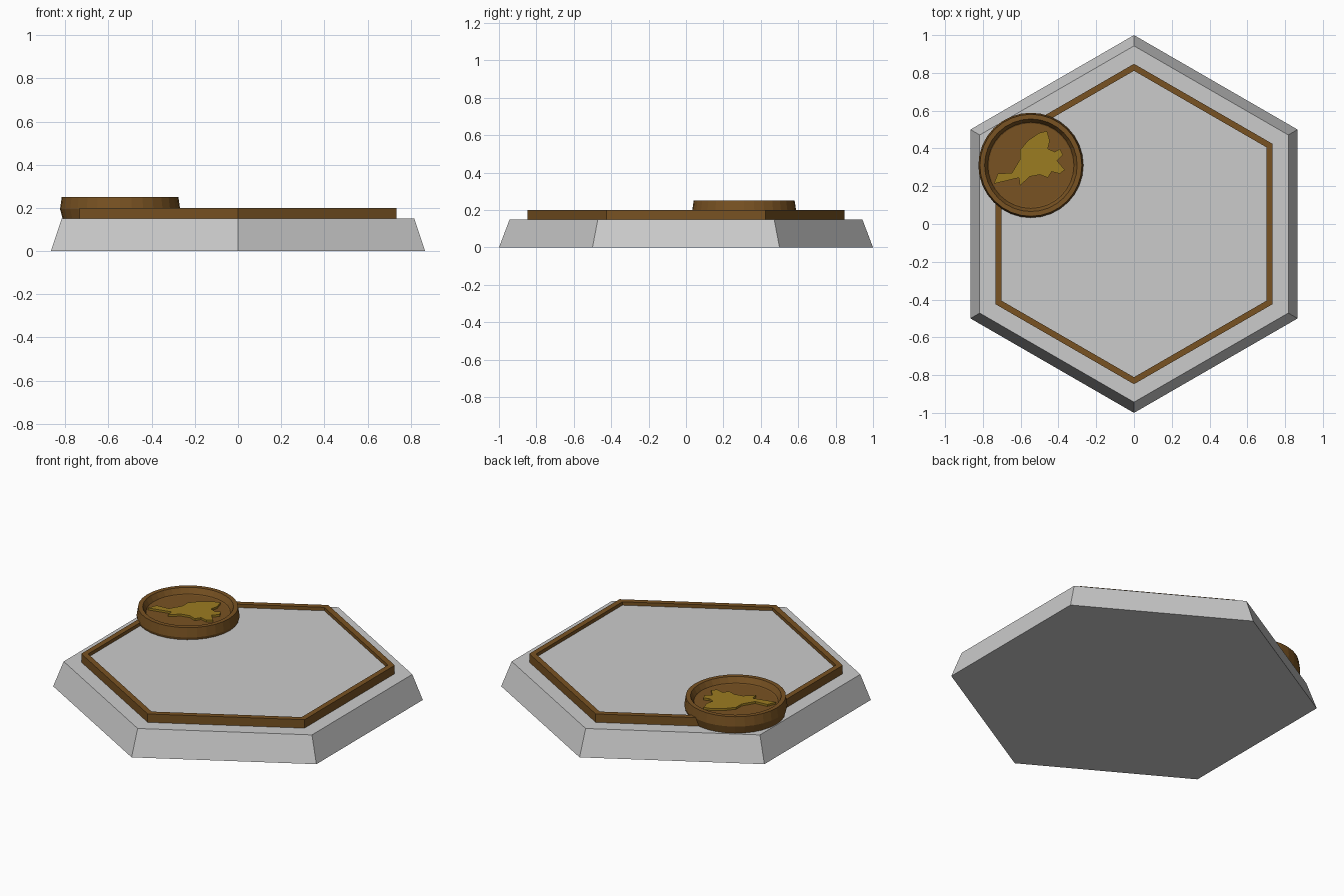
import bpy, bmesh
from math import sin, cos, pi

if "Cube" in bpy.data.objects:
    bpy.data.objects.remove(bpy.data.objects["Cube"])


def material(name, color):
    m = bpy.data.materials.new(name)
    m.diffuse_color = (*color, 1)
    m.use_nodes = True
    m.node_tree.nodes["Principled BSDF"].inputs["Base Color"].default_value = m.diffuse_color
    return m


def finish(name, bm, mat=None, loc=(0, 0, 0)):
    bmesh.ops.recalc_face_normals(bm, faces=bm.faces)
    me = bpy.data.meshes.new(name)
    bm.to_mesh(me)
    bm.free()
    ob = bpy.data.objects.new(name, me)
    ob.location = loc
    bpy.context.collection.objects.link(ob)
    if mat:
        me.materials.append(mat)
    return ob


def lathe(name, profile, sides, mat=None, loc=(0, 0, 0), closed=False):
    """Stack rings of (radius, z); cap the ends, or join last to first."""
    bm = bmesh.new()
    rings = [[bm.verts.new((r * sin(2 * pi * i / sides), r * cos(2 * pi * i / sides), z))
              for i in range(sides)] for r, z in profile]
    pairs = list(zip(rings, rings[1:]))
    if closed:
        pairs.append((rings[-1], rings[0]))
    else:
        bm.faces.new(rings[0])
        bm.faces.new(rings[-1])
    for a, b in pairs:
        for i in range(sides):
            j = (i + 1) % sides
            bm.faces.new((a[i], a[j], b[j], b[i]))
    return finish(name, bm, mat, loc)


bronze = material("bronze", (0.19, 0.085, 0.016))
gold = material("gold", (0.33, 0.20, 0.015))
MEDAL = (-0.546, 0.311, 0)

# Bevelled hexagonal plinth with a raised centre panel
lathe("hex_base", [(1.0, 0), (0.943, 0.15), (0.811, 0.15), (0.811, 0.18)], 6)

# Raised hexagonal border
lathe("hex_border", [(0.848, 0.15), (0.848, 0.20), (0.811, 0.20), (0.811, 0.15)],
      6, bronze, closed=True)

# Round medallion with a bulged side and a dished face
lathe("medallion", [(0.266, 0.15), (0.278, 0.195), (0.270, 0.25), (0.245, 0.25),
                    (0.228, 0.218), (0.222, 0.215)], 32, bronze, MEDAL)

# Irregular raised relief in the dish (hundredths of a unit)
outline = [(8.5, 18.2), (10, 13), (9, 8.7), (12.7, 7.1), (15.3, 8.7), (17, 5.5),
           (13.8, 2.4), (18, -2.4), (15.3, -4.5), (11, -3.4), (9, -6.6), (4.8, -5),
           (-0.5, -6), (-5.8, -10.8), (-6.3, -6.6), (-19.6, -9.8), (-17.5, -4.5),
           (-10, -4), (-5.8, 3), (-5.8, 8), (-1.6, 13), (4.2, 17)]
bm = bmesh.new()
face = bm.faces.new([bm.verts.new((x / 100, y / 100, 0.213)) for x, y in outline])
out = bmesh.ops.extrude_face_region(bm, geom=[face], use_keep_orig=True)
bmesh.ops.translate(bm, vec=(0, 0, 0.014),
                    verts=[g for g in out["geom"] if isinstance(g, bmesh.types.BMVert)])
finish("relief_shape", bm, gold, MEDAL)
